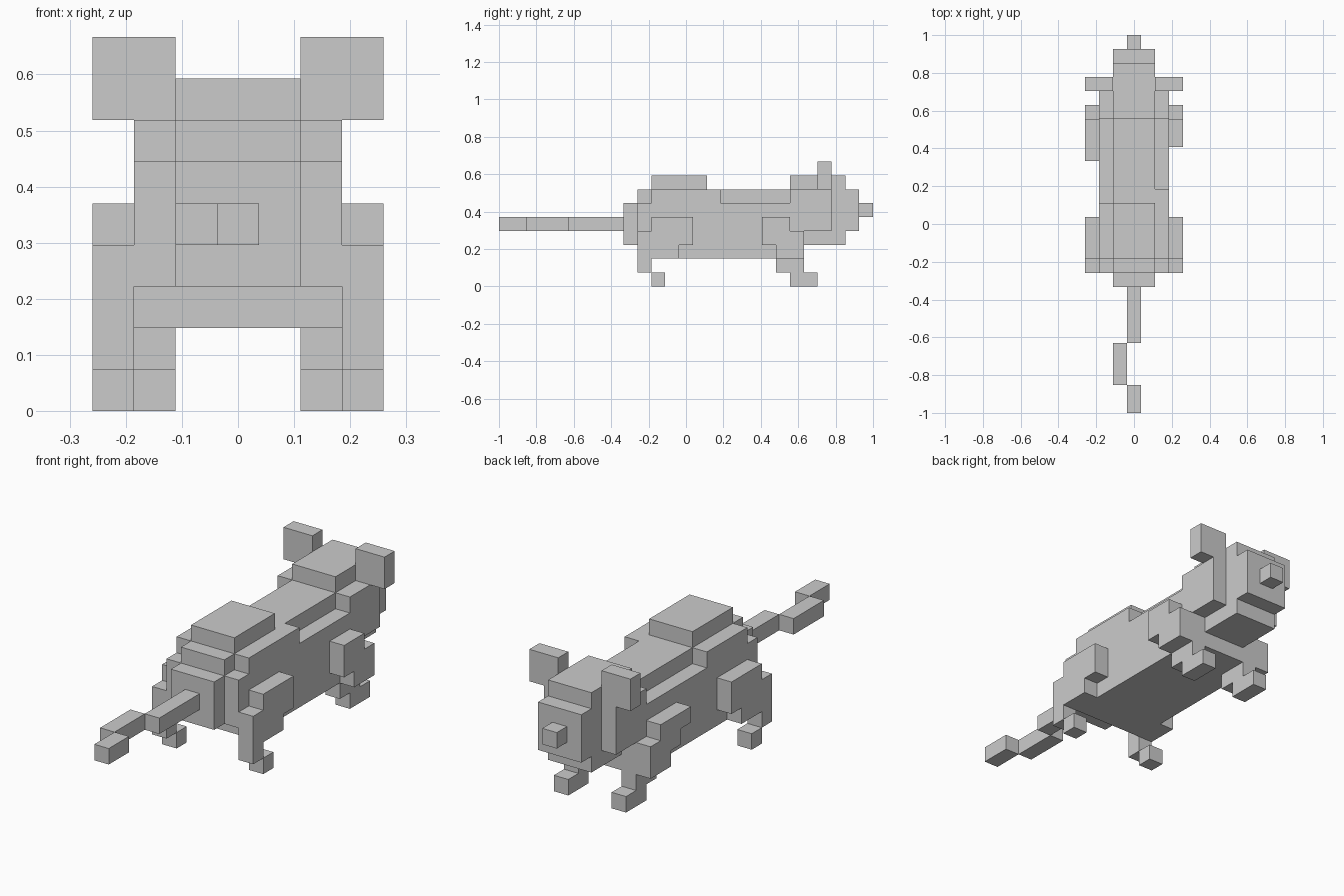
import bpy, bmesh
from mathutils import Vector

if "Cube" in bpy.data.objects:
    bpy.data.objects.remove(bpy.data.objects["Cube"])

U = 2 / 27                      # one block
ORIGIN = Vector((3.5, 13.5, 0))  # grid centre


def part(name, boxes):
    """Make one object from grid boxes (x0, x1, y0, y1, z0, z1)."""
    bm = bmesh.new()
    for x0, x1, y0, y1, z0, z1 in boxes:
        lo, hi = Vector((x0, y0, z0)), Vector((x1, y1, z1))
        cube = bmesh.ops.create_cube(bm, size=1)
        for v in cube["verts"]:
            p = Vector([c * s for c, s in zip(v.co, hi - lo)]) + (lo + hi) / 2
            v.co = (p - ORIGIN) * U
    mesh = bpy.data.meshes.new(name)
    bm.to_mesh(mesh)
    bm.free()
    obj = bpy.data.objects.new(name, mesh)
    bpy.context.collection.objects.link(obj)
    return obj


def mirrored(boxes):
    return [(7 - x1, 7 - x0, *rest) for x0, x1, *rest in boxes]


# Torso: belly, flanks, spine and the raised back
part("torso", [
    (1, 6, 11, 22, 2, 3),
    (1, 6, 10, 22, 3, 4),
    (1, 6, 10, 24, 4, 6),
    (2, 5, 10, 24, 6, 7),
    (2, 5, 11, 15, 7, 8),
])
part("rump", [(2, 5, 9, 10, 3, 6)])

# Side ridges over the hips and neck
part("right_ridge", [(5, 6, 11, 16, 6, 7), (5, 6, 21, 24, 6, 7)])
part("left_ridge", [(1, 2, 11, 15, 6, 7), (1, 2, 21, 24, 6, 7)])

# Head, snout and nose
part("head", [(2, 5, 22, 25, 3, 7), (2, 5, 21, 25, 7, 8)])
part("snout", [(2, 5, 25, 26, 4, 7)])
part("nose", [(3, 4, 26, 27, 5, 6)])

# Kinked tail
part("tail", [(3, 4, 0, 2, 4, 5), (2, 3, 2, 5, 4, 5), (3, 4, 5, 9, 4, 5)])

# Paired ears and legs, built on the right and mirrored
ear = [(5, 7, 23, 24, 7, 9)]
hind_leg = [
    (6, 7, 11, 14, 4, 5),
    (6, 7, 10, 14, 3, 4),
    (6, 7, 10, 13, 2, 3),
    (6, 7, 10, 11, 1, 2),
    (6, 7, 11, 12, 0, 1),
]


def fore_leg(shoulder):
    return [
        (6, 7, shoulder, 21, 4, 5),
        (6, 7, 19, 22, 3, 4),
        (6, 7, 20, 22, 2, 3),
        (5, 6, 20, 22, 1, 2),
        (5, 6, 21, 23, 0, 1),
    ]


for name, boxes in (("ear", ear), ("hind_leg", hind_leg)):
    part("right_" + name, boxes)
    part("left_" + name, mirrored(boxes))
part("right_fore_leg", fore_leg(19))
part("left_fore_leg", mirrored(fore_leg(18)))
